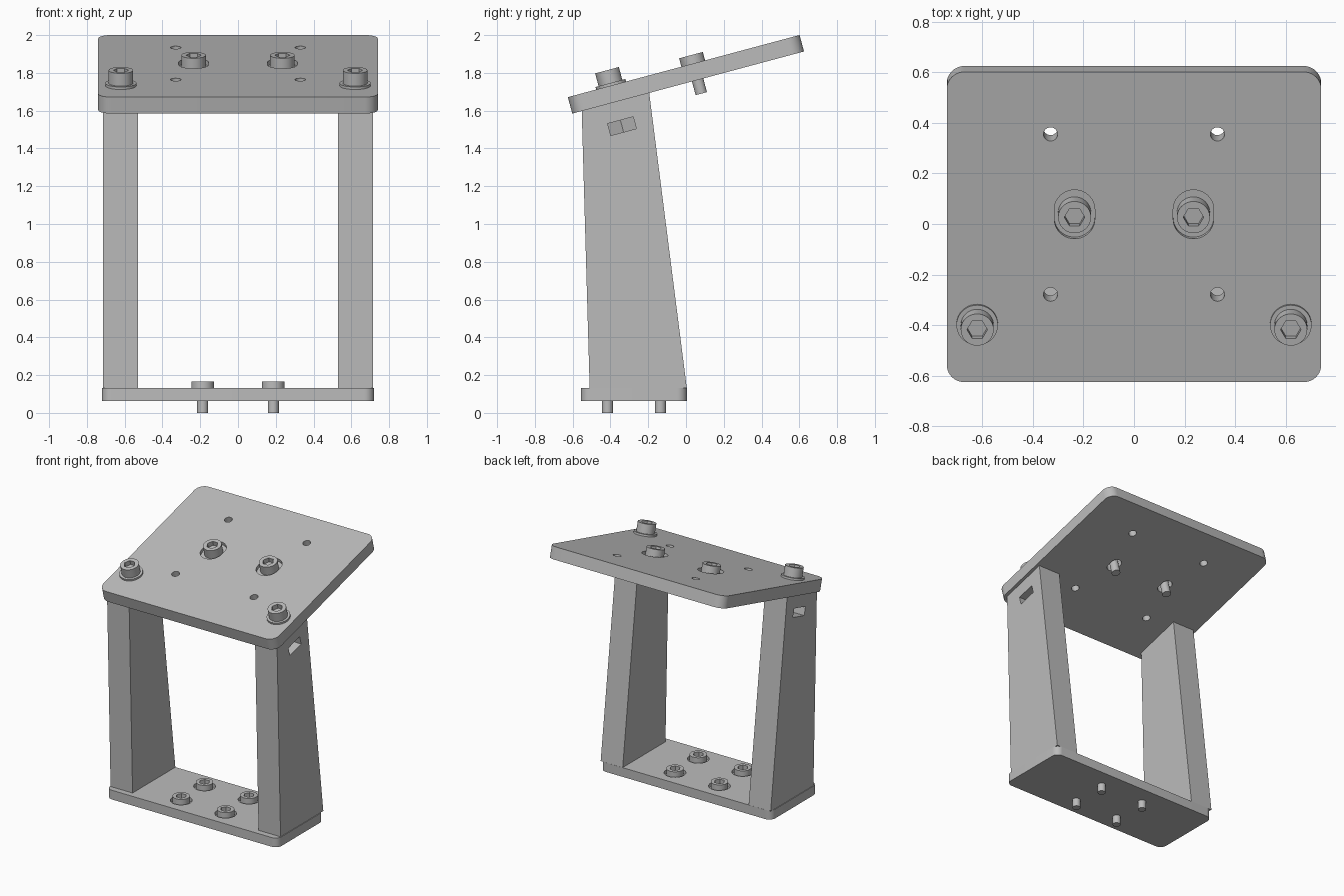
import bpy, bmesh
from math import radians, sin, cos, pi
from mathutils import Matrix, Vector

if "Cube" in bpy.data.objects:
    bpy.data.objects.remove(bpy.data.objects["Cube"], do_unlink=True)

grey = bpy.data.materials.new("machined grey")
grey.use_nodes = True
GREY = (0.5, 0.5, 0.5, 1)
grey.diffuse_color = GREY
grey.node_tree.nodes["Principled BSDF"].inputs["Base Color"].default_value = GREY


def ngon(r, sides=40):
    return [(r * cos(2 * pi * i / sides), r * sin(2 * pi * i / sides)) for i in range(sides)]


def rounded(w, h, r, steps=10):
    """Rounded rectangle; becomes a slot when w equals 2r."""
    pts = []
    for k, (sx, sy) in enumerate([(1, 1), (-1, 1), (-1, -1), (1, -1)]):
        for i in range(steps + 1):
            a = pi / 2 * (k + i / steps)
            p = Vector((sx * (w / 2 - r) + r * cos(a), sy * (h / 2 - r) + r * sin(a)))
            if not pts or (p - pts[-1]).length > 1e-5:
                pts.append(p)
    if (pts[0] - pts[-1]).length < 1e-5:
        pts.pop()
    return pts


def prism(name, profile, z0, z1, matrix=Matrix()):
    """Extrude a flat profile from z0 to z1, then place it."""
    bm = bmesh.new()
    face = bm.faces.new([bm.verts.new((p[0], p[1], z0)) for p in profile])
    top = bmesh.ops.extrude_face_region(bm, geom=[face])["geom"]
    bmesh.ops.translate(bm, vec=(0, 0, z1 - z0), verts=[v for v in top if isinstance(v, bmesh.types.BMVert)])
    bmesh.ops.transform(bm, matrix=matrix, verts=bm.verts)
    bmesh.ops.recalc_face_normals(bm, faces=bm.faces)
    mesh = bpy.data.meshes.new(name)
    bm.to_mesh(mesh)
    bm.free()
    mesh.materials.append(grey)
    ob = bpy.data.objects.new(name, mesh)
    bpy.context.collection.objects.link(ob)
    return ob


def combine(ob, others, operation="DIFFERENCE"):
    bpy.context.view_layer.objects.active = ob
    for other in others:
        mod = ob.modifiers.new("cut", "BOOLEAN")
        mod.operation, mod.solver, mod.object = operation, "EXACT", other
        bpy.ops.object.modifier_apply(modifier=mod.name)
        bpy.data.objects.remove(other, do_unlink=True)


def smooth(ob):
    bpy.ops.object.select_all(action="DESELECT")
    ob.select_set(True)
    bpy.context.view_layer.objects.active = ob
    bpy.ops.object.shade_smooth_by_angle(angle=radians(30))


def bolt(name, matrix, seat, top, tip, head_r, shank_r):
    """Socket head cap screw along local z."""
    ob = prism(name, ngon(head_r), seat, top, matrix)
    combine(ob, [prism("shank", ngon(shank_r), tip, seat + 0.01, matrix)], "UNION")
    combine(ob, [prism("socket", ngon(0.62 * head_r, 6), top - 0.035, top + 0.02, matrix)])
    smooth(ob)


def at(x, y):
    return Matrix.Translation((x, y, 0))


# Frame of the tilted plate: origin in the middle of its upper face
tilt = Matrix.Translation((0, -0.012, 1.836)) @ Matrix.Rotation(radians(15), 4, "X")
THICK = 0.09
SIDES = (-1, 1)

# Tilted top plate with counterbored slots and four small holes
plate = prism("top_plate", rounded(1.48, 1.27, 0.07), -THICK, 0, tilt)
cuts = []
for s in SIDES:
    m = tilt @ at(s * 0.235, 0.052)
    cuts.append(prism("counterbore", rounded(0.16, 0.2, 0.08), -0.025, 0.05, m))
    cuts.append(prism("slot", rounded(0.08, 0.12, 0.04), -0.2, 0.01, m))
    for y in (-0.276, 0.38):
        cuts.append(prism("hole", ngon(0.028, 24), -0.2, 0.1, tilt @ at(s * 0.33, y)))
combine(plate, cuts)
smooth(plate)

# Base plate with counterbores for its four bolts
base = prism("base_plate", rounded(1.44, 0.56, 0.05), 0.063, 0.133, at(0, -0.275))
spots = [(s * 0.187, y) for s in SIDES for y in (-0.415, -0.135)]
combine(base, [prism("counterbore", ngon(0.075), 0.105, 0.2, at(*p)) for p in spots])
smooth(base)
for i, p in enumerate(spots):
    bolt(f"base_bolt_{i + 1}", at(*p), 0.105, 0.167, 0, 0.06, 0.029)

# Tapered legs, each with a nut pocket open to the outside
leg_profile = [(-0.51, 0.133), (0.004, 0.133), (-0.195, 1.696), (-0.552, 1.601)]
stand_up = Matrix(((0, 0, 1, 0), (1, 0, 0, 0), (0, 1, 0, 0), (0, 0, 0, 1)))
for s, side in zip(SIDES, ("right", "left")):
    leg = prism(f"{side}_leg", leg_profile, s * 0.53, s * 0.715, stand_up)
    bolt_axis = tilt @ at(s * 0.62, -0.398)
    pocket = [(s * -0.081, 0), (s * -0.04, -0.07), (s * 0.2, -0.07), (s * 0.2, 0.07), (s * -0.04, 0.07)]
    combine(leg, [prism("pocket", pocket, -0.255, -0.19, bolt_axis)])

    # Corner bolt with washer, and centre bolt in its slot
    smooth(prism(f"{side}_washer", ngon(0.082), 0, 0.014, bolt_axis))
    bolt(f"{side}_corner_bolt", bolt_axis, 0.014, 0.084, -0.15, 0.065, 0.031)
    bolt(f"{side}_centre_bolt", tilt @ at(s * 0.235, 0.052), -0.025, 0.046, -0.165, 0.065, 0.031)
